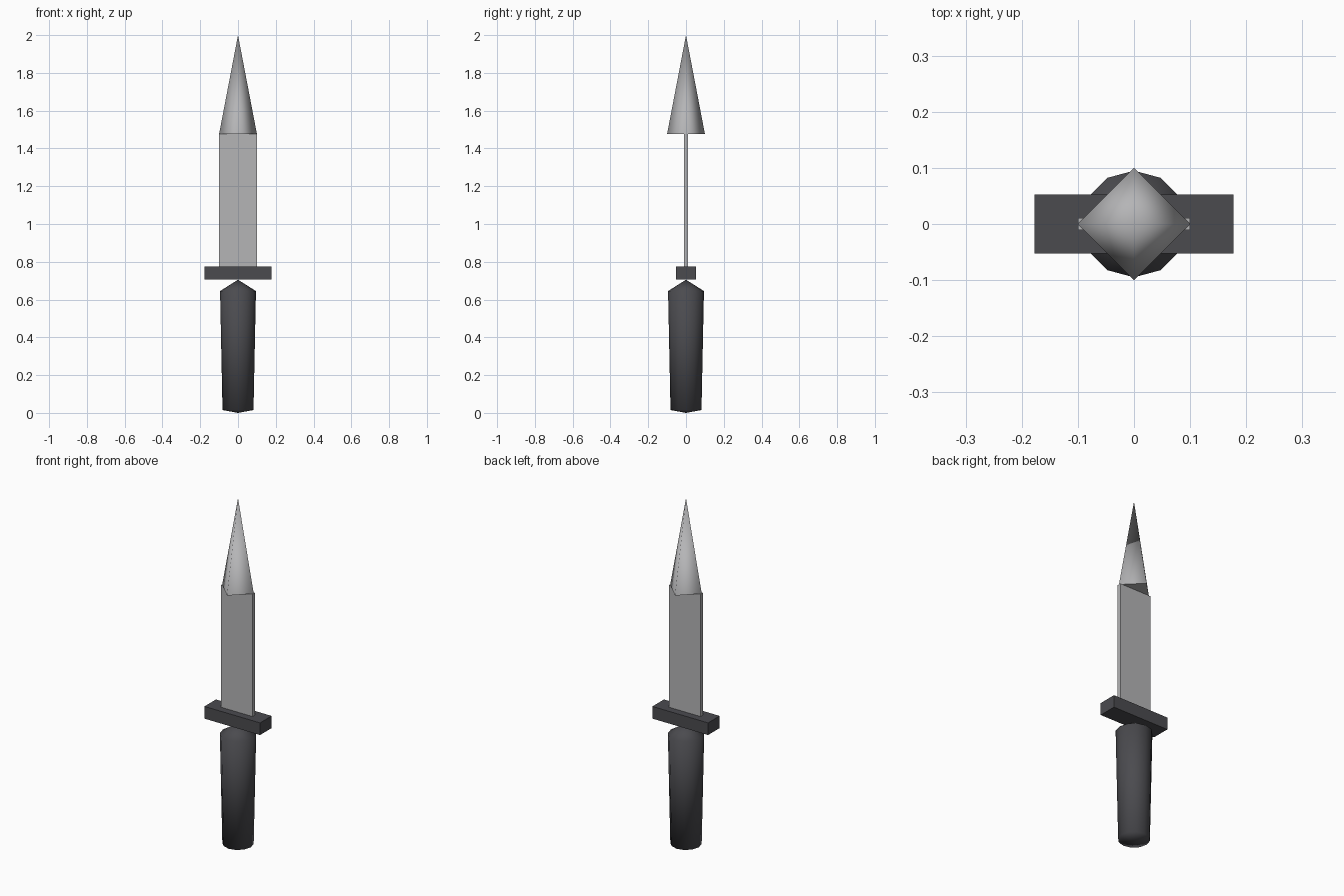
import bpy, bmesh, math

if "Cube" in bpy.data.objects:
    bpy.data.objects.remove(bpy.data.objects["Cube"])


def material(name, color):
    m = bpy.data.materials.new(name)
    m.diffuse_color = (*color, 1)
    m.use_nodes = True
    m.node_tree.nodes["Principled BSDF"].inputs["Base Color"].default_value = m.diffuse_color
    return m


steel = material("steel grey", (0.46, 0.46, 0.47))
dark = material("dark grey", (0.07, 0.07, 0.078))


def box(name, size, z0, z1, mat):
    bpy.ops.mesh.primitive_cube_add(size=1, location=(0, 0, (z0 + z1) / 2))
    o = bpy.context.object
    o.name = name
    o.scale = (size[0], size[1], z1 - z0)
    bpy.ops.object.transform_apply(location=False, rotation=False, scale=True)
    o.data.materials.append(mat)


def lathe(name, rings, sides, bottom, top, mat):
    """Rings of (radius, z), closed by a point at the top and a point or cap below."""
    bm = bmesh.new()
    loops = [[bm.verts.new((r * math.cos(math.tau * i / sides),
                            r * math.sin(math.tau * i / sides), z))
              for i in range(sides)] for r, z in rings]
    tip = bm.verts.new((0, 0, top))
    base = bm.verts.new((0, 0, bottom)) if bottom is not None else None
    for i in range(sides):
        j = (i + 1) % sides
        for a, b in zip(loops, loops[1:]):
            bm.faces.new((a[i], a[j], b[j], b[i])).smooth = True
        bm.faces.new((loops[-1][i], loops[-1][j], tip)).smooth = True
        if base:
            bm.faces.new((loops[0][j], loops[0][i], base)).smooth = True
    if not base:
        bm.faces.new(loops[0][::-1])
        for e in bm.edges:  # keep the flat cap crisp
            if all(v in loops[0] for v in e.verts):
                e.smooth = False
    bmesh.ops.recalc_face_normals(bm, faces=bm.faces)
    me = bpy.data.meshes.new(name)
    bm.to_mesh(me)
    bm.free()
    me.materials.append(mat)
    o = bpy.data.objects.new(name, me)
    bpy.context.collection.objects.link(o)


# Grip: tapered twelve-sided handle with shallow pointed ends
lathe("handle", [(0.082, 0.015), (0.095, 0.645)], 12, 0.0, 0.705, dark)
# Cross guard
box("guard", (0.354, 0.105), 0.705, 0.775, dark)
# Flat blade
box("blade", (0.2, 0.022), 0.775, 1.477, steel)
# Four-sided pointed tip
lathe("blade_tip", [(0.1, 1.477)], 4, None, 2.0, steel)
